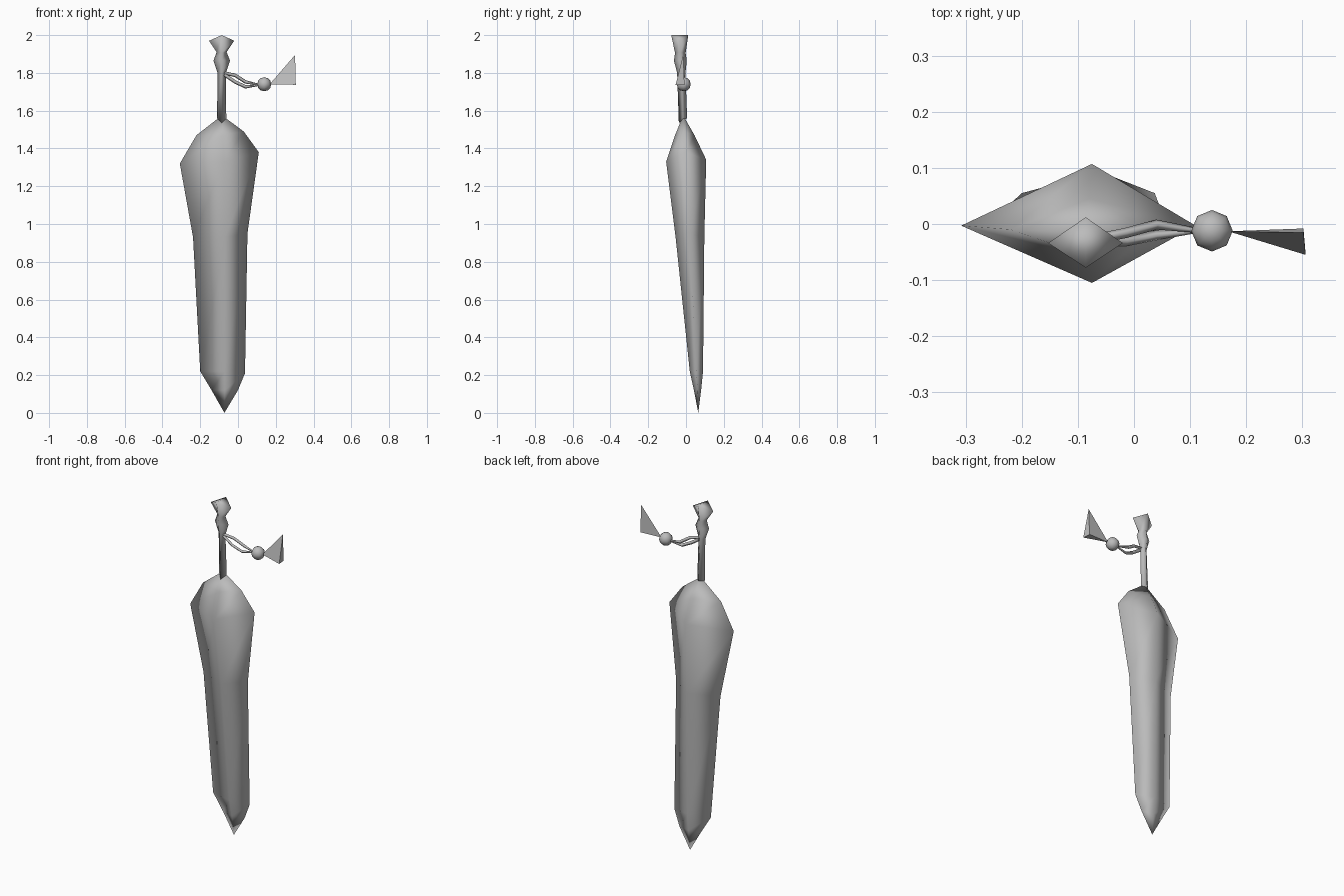
import bpy, bmesh, math

old = bpy.data.objects.get("Cube")
if old:
    bpy.data.objects.remove(old, do_unlink=True)

grey = bpy.data.materials.new("plain grey")
grey.use_nodes = True
COL = (0.5, 0.5, 0.5, 1)
grey.diffuse_color = COL
grey.node_tree.nodes["Principled BSDF"].inputs["Base Color"].default_value = COL


def finish(bm, name, smooth=True):
    bmesh.ops.recalc_face_normals(bm, faces=bm.faces)
    for f in bm.faces:
        f.smooth = smooth
    me = bpy.data.meshes.new(name)
    bm.to_mesh(me)
    bm.free()
    me.materials.append(grey)
    ob = bpy.data.objects.new(name, me)
    bpy.context.collection.objects.link(ob)
    return ob


def diamond_loft(name, rows, start=None, end=None):
    """Rows: x_left, z_left, x_right, z_right, x_mid, y_mid, y_front, y_back, z_front, z_back."""
    bm = bmesh.new()
    rings = []
    for xl, zl, xr, zr, xm, ym, yf, yb, zf, zb in rows:
        pts = [(xl, ym, zl), (xm, yf, zf), (xr, ym, zr), (xm, yb, zb)]
        rings.append([bm.verts.new(p) for p in pts])
    for a, b in zip(rings, rings[1:]):
        for i in range(4):
            j = (i + 1) % 4
            bm.faces.new((a[i], a[j], b[j], b[i]))
    for ring, tip in ((rings[0], start), (rings[-1], end)):
        if tip:
            v = bm.verts.new(tip)
            for i in range(4):
                bm.faces.new((ring[i], ring[(i + 1) % 4], v))
        else:
            # ridge cap running front to back
            bm.faces.new((ring[0], ring[1], ring[3]))
            bm.faces.new((ring[1], ring[2], ring[3]))
    return finish(bm, name)


# Blade: diamond section, leaning slightly, pointed at both ends
diamond_loft("blade", [
    (-0.14, 0.12, 0.00, 0.12, -0.07, 0.062, 0.042, 0.08, 0.12, 0.12),
    (-0.20, 0.22, 0.037, 0.21, -0.07, 0.055, 0.02, 0.09, 0.22, 0.22),
    (-0.238, 0.93, 0.05, 0.95, -0.07, 0.02, -0.055, 0.097, 0.93, 0.93),
    (-0.308, 1.32, 0.11, 1.38, -0.075, -0.003, -0.105, 0.107, 1.33, 1.34),
    (-0.22, 1.47, 0.03, 1.49, -0.08, -0.01, -0.058, 0.045, 1.47, 1.47),
], start=(-0.072, 0.065, 0.0), end=(-0.085, -0.015, 1.575))

# Grip and flared pommel
diamond_loft("grip_and_pommel", [
    (-0.111, 1.56, -0.062, 1.56, -0.086, -0.016, -0.038, 0.006, 1.535, 1.56),
    (-0.108, 1.80, -0.064, 1.80, -0.086, -0.025, -0.047, -0.003, 1.80, 1.80),
    (-0.130, 1.865, -0.042, 1.865, -0.086, -0.028, -0.064, 0.004, 1.865, 1.865),
    (-0.113, 1.91, -0.060, 1.91, -0.086, -0.031, -0.058, -0.002, 1.905, 1.905),
    (-0.153, 1.97, -0.020, 1.97, -0.086, -0.034, -0.078, 0.012, 2.0, 2.0),
])


# Two tapering cords from grip to bead
def cord(name, path):
    cu = bpy.data.curves.new(name, "CURVE")
    cu.dimensions = "3D"
    cu.bevel_depth = 0.009
    cu.bevel_resolution = 0
    cu.use_fill_caps = True
    sp = cu.splines.new("POLY")
    sp.points.add(len(path) - 1)
    for p, (x, y, z, r) in zip(sp.points, path):
        p.co = (x, y, z, 1)
        p.radius = r
    cu.materials.append(grey)
    ob = bpy.data.objects.new(name, cu)
    bpy.context.collection.objects.link(ob)


cord("upper_cord", [(-0.075, -0.028, 1.80, 1), (-0.015, -0.016, 1.787, 1),
                    (0.04, -0.001, 1.752, 1), (0.11, -0.011, 1.738, 0.5)])
cord("lower_cord", [(-0.072, -0.03, 1.79, 1), (-0.015, -0.031, 1.752, 1),
                    (0.04, -0.02, 1.726, 1), (0.11, -0.012, 1.735, 0.5)])

# Round bead
bm = bmesh.new()
bmesh.ops.create_uvsphere(bm, u_segments=8, v_segments=6, radius=0.037)
bmesh.ops.translate(bm, verts=bm.verts, vec=(0.139, -0.012, 1.74))
finish(bm, "bead")

# Fanned tassel end
bm = bmesh.new()
apex, top, back, front = [bm.verts.new(p) for p in (
    (0.168, -0.013, 1.74), (0.302, -0.015, 1.895),
    (0.302, -0.008, 1.737), (0.306, -0.055, 1.737))]
for f in ((apex, top, back), (apex, front, top), (apex, back, front), (top, front, back)):
    bm.faces.new(f)
finish(bm, "tassel_fan", smooth=False)
